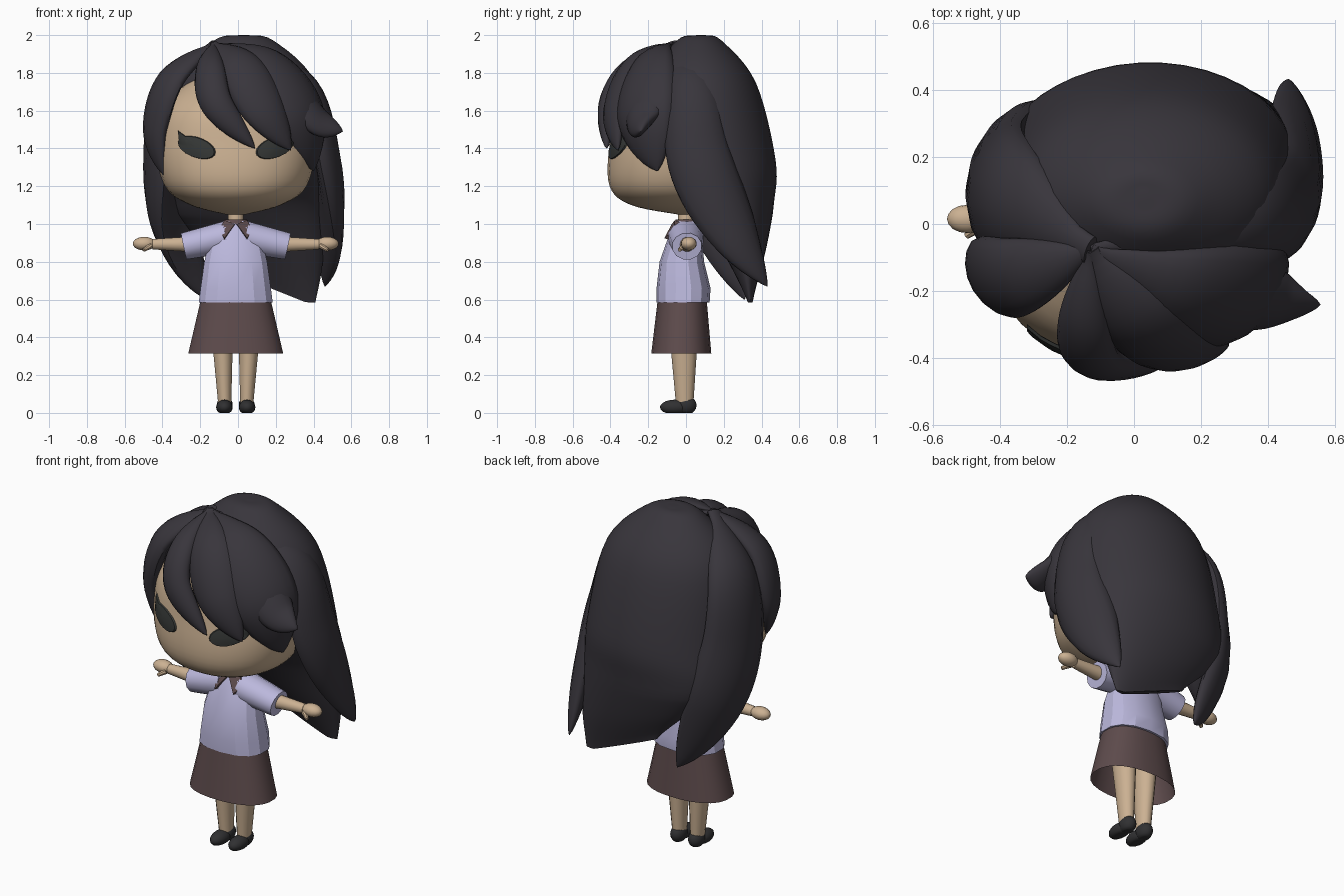
import bpy, bmesh, math
from mathutils import Vector, Matrix
from mathutils.bvhtree import BVHTree

if "Cube" in bpy.data.objects:
    bpy.data.objects.remove(bpy.data.objects["Cube"])

CX = -0.012  # middle of the body
FRONT, UP = Vector((0, -1, 0)), Vector((0, 0, 1))


def material(name, r, g, b):
    m = bpy.data.materials.new(name)
    m.diffuse_color = (r, g, b, 1)
    m.use_nodes = True
    m.node_tree.nodes["Principled BSDF"].inputs["Base Color"].default_value = m.diffuse_color
    return m


HAIR = material("hair_dark", 0.04, 0.036, 0.045)
SKIN = material("skin", 0.60, 0.44, 0.29)
SHIRT = material("shirt_lilac", 0.50, 0.48, 0.72)
BROWN = material("skirt_brown", 0.11, 0.07, 0.072)
DARK = material("shoe_black", 0.03, 0.03, 0.032)
EYE = material("eye_dark", 0.035, 0.038, 0.036)


def finish(name, bm, mat, angle=50):
    bmesh.ops.recalc_face_normals(bm, faces=bm.faces[:])
    me = bpy.data.meshes.new(name)
    bm.to_mesh(me)
    bm.free()
    me.polygons.foreach_set("use_smooth", [True] * len(me.polygons))
    me.set_sharp_from_angle(angle=math.radians(angle))
    me.materials.append(mat)
    ob = bpy.data.objects.new(name, me)
    bpy.context.collection.objects.link(ob)
    return ob


def spline(pts, steps):
    """Catmull-Rom interpolation of tuples of any length."""
    out = []
    for i in range(len(pts) - 1):
        quad = (pts[max(i - 1, 0)], pts[i], pts[i + 1], pts[min(i + 2, len(pts) - 1)])
        for k in range(steps):
            t = k / steps
            out.append([q + 0.5 * t * (r - p + t * (2 * p - 5 * q + 4 * r - s + t * (3 * q - p - 3 * r + s)))
                        for p, q, r, s in zip(*quad)])
    return out + [list(pts[-1])]


def loft(name, rings, mat, angle=50, end_cap=True):
    """Skin a list of rings of points."""
    bm = bmesh.new()
    rows = [[bm.verts.new(p) for p in ring] for ring in rings]
    n = len(rows[0])
    for a, b in zip(rows, rows[1:]):
        for k in range(n):
            j = (k + 1) % n
            bm.faces.new((a[k], a[j], b[j], b[k]))
    bm.faces.new(rows[0])
    if end_cap:
        bm.faces.new(rows[-1])
    return finish(name, bm, mat, angle)


def ellipse(c, u, v, n, power=2.0, bend=0.0):
    """Superellipse ring; bend curls its edges away from v."""
    ring = []
    for k in range(n):
        a = 2 * math.pi * (k + 0.5) / n
        x, y = (math.copysign(abs(f) ** (2 / power), f) for f in (math.cos(a), math.sin(a)))
        drop = bend * (x * u.length) ** 2
        ring.append(c + u * x + v * y - v.normalized() * drop)
    return ring


def stack(name, rows, mat, n=40, steps=6, power=2.0, **kw):
    """Horizontal rings given as (z, x, y, half width, half depth)."""
    rings = [ellipse(Vector((x, y, z)), Vector((max(rx, .003), 0, 0)), Vector((0, max(ry, .003), 0)), n, power)
             for z, x, y, rx, ry in spline(rows, steps)]
    return loft(name, rings, mat, **kw)


def strand(name, width, thick, peak, *pts):
    """Leaf-shaped lock of hair, widest at the given share of its length."""
    path = [Vector(p) for p in spline(pts, 8)]
    dist = [0]
    for a, b in zip(path, path[1:]):
        dist.append(dist[-1] + (b - a).length)
    rings = []
    for i, c in enumerate(path):
        t = min(max(dist[i] / dist[-1], .04), .999)
        k = .85 / (1 - peak)  # end of the lock runs to a point
        leaf = (t / peak) ** (k * peak) * ((1 - t) / (1 - peak)) ** .85
        leaf = max(leaf, (t / peak) ** (1.3 * peak)) if t < peak else leaf
        along = path[min(i + 1, len(path) - 1)] - path[max(i - 1, 0)]
        u = along.cross(c - Vector((.03, .05, min(c.z, 1.45)))).normalized()
        v = u.cross(along).normalized()
        body = min(leaf ** .8, 1)
        rings.append(ellipse(c, u * width * min(leaf, 1), v * thick * body, 16, bend=1.0))
    loft(name, rings, HAIR)


def limb(name, a, b, r0, r1, mat, n=14, depth=1.0):
    """Tapered limb from a to b."""
    a, b = Vector(a), Vector(b)
    u = (b - a).cross(FRONT).normalized()
    v = u.cross(b - a).normalized() * depth
    loft(name, [ellipse(a.lerp(b, t), u * r, v * r, n)
                for t, r in ((0, r0), (.5, (r0 + r1) / 2), (1, r1))], mat, 40)


def ball(name, loc, size, mat):
    bm = bmesh.new()
    bmesh.ops.create_uvsphere(bm, u_segments=16, v_segments=10, radius=1,
                              matrix=Matrix.LocRotScale(Vector(loc), None, Vector(size)))
    for v in bm.verts:
        v.co.z = max(v.co.z, 0)
    finish(name, bm, mat)


# Head
head = stack("head", [(1.05, CX, 0, .05, .04), (1.1, CX, -.05, .24, .24), (1.2, CX, -.07, .375, .335),
                      (1.42, CX, -.06, .42, .345), (1.65, CX, -.03, .36, .31), (1.88, CX, .04, .08, .08)],
             SKIN, power=2.15)

# Back hair mass, its lower edge rising towards one side
back = stack("back_hair", [(2.0, .03, .08, .02, .02), (1.97, .03, .07, .16, .12), (1.75, .04, .09, .37, .28),
                           (1.34, .05, .15, .43, .325), (1.1, .05, .25, .41, .215), (.8, .11, .31, .34, .11),
                           (.585, .18, .34, .23, .02)], HAIR)
for v in back.data.vertices:
    v.co.z += .4 * max(0, .36 - v.co.x) * min(max((1.05 - v.co.z) / .45, 0), 1)

# Hair locks, all but one starting at the parting
ROOT = (-.13, -.08, 1.95)
strand("right_side_hair", .175, .07, .6, ROOT, (.34, .02, 1.77), (.475, .07, 1.35), (.49, .26, .95),
       (.46, .43, .67))
strand("left_side_hair", .225, .08, .5, ROOT, (-.37, .07, 1.72), (-.42, .11, 1.35), (-.37, .22, 1.0),
       (-.16, .31, .6))
strand("left_fringe", .13, .055, .5, ROOT, (-.36, -.16, 1.77), (-.445, -.16, 1.5), (-.395, -.18, 1.26))
strand("front_fringe_a", .09, .055, .5, ROOT, (-.15, -.3, 1.82), (-.11, -.41, 1.63), (.09, -.42, 1.4))
strand("front_fringe_b", .135, .055, .5, ROOT, (.01, -.28, 1.84), (.14, -.38, 1.61), (.28, -.36, 1.39))
strand("right_fringe", .19, .06, .6, ROOT, (.15, -.19, 1.87), (.35, -.235, 1.6), (.4, -.15, 1.28))
strand("flick", .11, .05, .45, (.28, -.21, 1.74), (.42, -.235, 1.55), (.555, -.24, 1.49))

# Neck, shirt, collar band and skirt
limb("neck", (CX, 0, .97), (CX, 0, 1.09), .045, .04, SKIN)
stack("shirt", [(.585, CX, -.015, .2, .14), (.66, CX, -.013, .19, .143), (.8, CX, -.022, .17, .118),
                (.97, CX, 0, .13, .08), (1.015, CX, 0, .065, .055)],
      SHIRT, n=14, steps=1, power=2.4, angle=22)
stack("collar_band", [(.995, CX, 0, .085, .065), (1.025, CX, 0, .06, .055)], BROWN, n=14, steps=1)
stack("skirt", [(.605, CX, -.02, .185, .13), (.315, CX, -.025, .253, .16)],
      BROWN, n=24, steps=3, power=2.3, end_cap=False)

tree = BVHTree.FromPolygons([v.co for v in head.data.vertices], [p.vertices[:] for p in head.data.polygons])
for s, side in ((-1, "left_"), (1, "right_")):
    def at(x, y, z):
        return CX + s * x, y, z

    # Arms with sleeve, hand and thumb
    limb(side + "sleeve", at(.05, 0, .93), at(.275, .005, .882), .088, .073, SHIRT, 12, 1.1)
    limb(side + "arm", at(.2, .005, .893), at(.44, .012, .893), .044, .028, SKIN)
    ball(side + "hand", at(.485, .015, .896), (.06, .042, .036), SKIN)
    limb(side + "thumb", at(.45, -.01, .885), at(.487, -.035, .862), .016, .01, SKIN, 8)

    # Legs and shoes
    limb(side + "leg", at(.074, -.013, .5), at(.058, -.007, .04), .063, .035, SKIN, depth=1.3)
    ball(side + "shoe_toe", at(.06, -.06, .03), (.044, .078, .04), DARK)
    ball(side + "shoe_heel", at(.058, 0, .04), (.042, .056, .05), DARK)

    # Eye with a lash flick, laid on the face
    def on_face(x, z, lift):
        hit = tree.ray_cast(Vector(at(.205 + x, -2, 1.405 + z)), -FRONT)[0]
        return hit + Vector((s * lift / 2, -lift, 0))
    rim = [(.1 * math.cos(a), .056 * math.sin(a) + .025 * math.cos(a))
           for a in (math.tau * k / 20 for k in range(20))]
    rim[2] = (.1, .09)
    loft(side + "eye", [[on_face(x * f, z * f, lift) for x, z in rim]
                        for f, lift in ((1, .002), (.96, .01), (.5, .014), (.1, .015))], EYE)

    # Collar flap
    flap = [at(.005, -.075, 1.0), at(.06, -.06, 1.02), at(.09, -.06, .97), at(.06, -.115, .925)]
    loft(side + "collar", [flap, [Vector(p) + Vector((0, .03, -.01)) for p in flap]], BROWN, 30)
